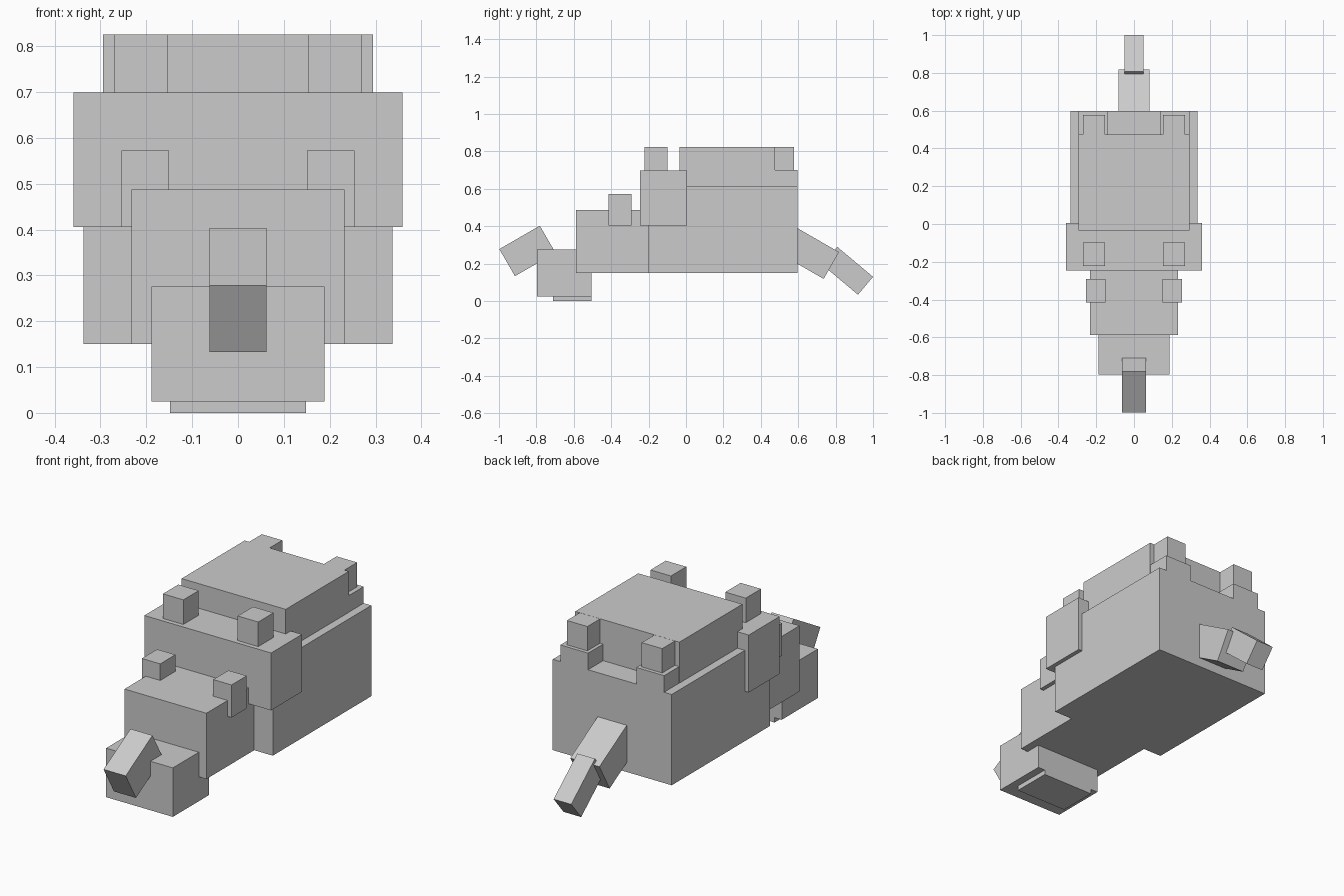
import bpy
import math
from mathutils import Matrix

cube = bpy.data.objects.get("Cube")
if cube:
    bpy.data.objects.remove(cube, do_unlink=True)

grey = bpy.data.materials.new("plain grey")
grey.use_nodes = True
COLOUR = (0.6, 0.6, 0.6, 1.0)
grey.diffuse_color = COLOUR
grey.node_tree.nodes["Principled BSDF"].inputs["Base Color"].default_value = COLOUR


def block(name, size, centre, pitch=0.0):
    """Flat-sided box, tilted about the x axis by pitch degrees."""
    bpy.ops.mesh.primitive_cube_add(size=1)
    ob = bpy.context.object
    ob.name = ob.data.name = name
    ob.data.transform(Matrix.Diagonal((*size, 1)))
    ob.location = centre
    ob.rotation_euler.x = math.radians(pitch)
    ob.data.materials.append(grey)
    return ob


def span(name, x, y, z):
    """Upright box given by its extents along each axis."""
    axes = (x, y, z)
    return block(name, [b - a for a, b in axes], [(a + b) / 2 for a, b in axes])


def centred(name, half_width, y, z):
    return span(name, (-half_width, half_width), y, z)


def pair(name, x, y, z):
    """The same box on the left (+x) and the right (-x)."""
    span("left_" + name, x, y, z)
    span("right_" + name, (-x[1], -x[0]), y, z)


# Trunk and back
centred("body", 0.337, (-0.20, 0.597), (0.15, 0.615))
centred("shoulder_plate", 0.359, (-0.245, 0.005), (0.405, 0.699))
centred("back_plate", 0.295, (-0.035, 0.475), (0.60, 0.825))

# Knobs along the back
pair("shoulder_knob", (0.154, 0.27), (-0.222, -0.098), (0.68, 0.825))
pair("rump_step", (0.137, 0.294), (0.45, 0.597), (0.60, 0.70))
pair("rump_knob", (0.154, 0.27), (0.46, 0.578), (0.68, 0.8245))

# Head
centred("head", 0.232, (-0.587, -0.19), (0.15, 0.487))
pair("ear", (0.15, 0.254), (-0.415, -0.292), (0.405, 0.572))
centred("snout", 0.189, (-0.797, -0.505), (0.025, 0.276))
centred("lower_jaw", 0.148, (-0.71, -0.505), (0.0, 0.05))
block("nose_horn", (0.125, 0.25, 0.167), (0, -0.848, 0.268), 30)

# Drooping tail
block("tail_base", (0.165, 0.30, 0.165), (0, 0.647, 0.265), -30)
block("tail_tip", (0.10, 0.25, 0.125), (0, 0.864, 0.162), -40)
